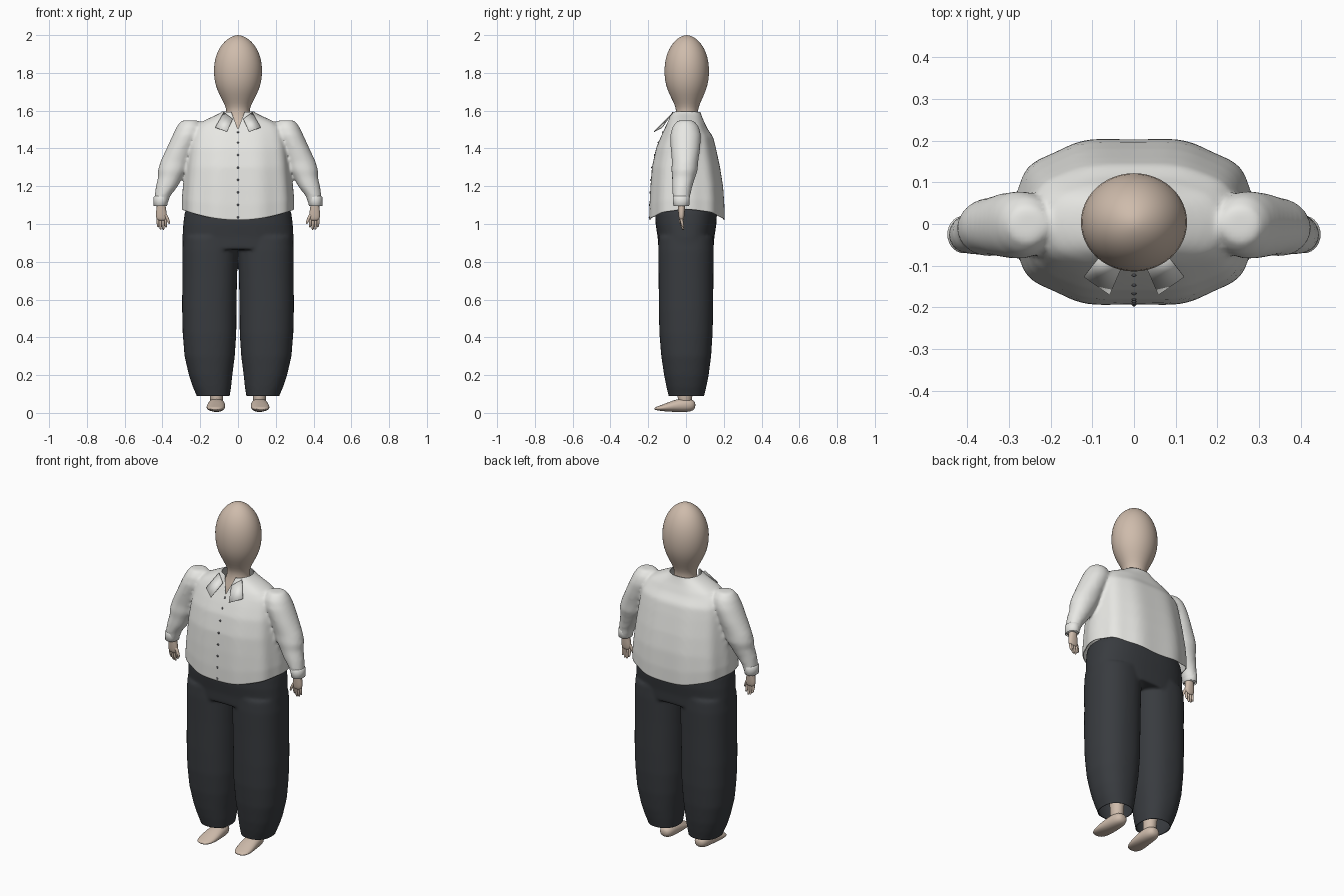
import bpy, bmesh, math
from mathutils import Vector, Matrix
from mathutils.bvhtree import BVHTree


def material(name, rgb):
    m = bpy.data.materials.new(name)
    m.diffuse_color = (*rgb, 1)
    return m


SKIN = material("skin", (0.62, 0.50, 0.41))
CLOTH = material("white_cloth", (0.80, 0.80, 0.77))
DARK = material("dark_cloth", (0.040, 0.044, 0.050))
BUTTON = material("button_grey", (0.12, 0.12, 0.13))


def loft(bm, rows, n=32, power=2.0, ripple=0.0, matrix=None, caps=True):
    """Skin stacked horizontal rings; each row is (z, cx, cy, rx, ry)."""
    rings = []
    for k, (z, cx, cy, rx, ry) in enumerate(rows):
        fade = 1 - k / (len(rows) - 1)
        ring = []
        for i in range(n):
            a = 2 * math.pi * i / n
            c, s = math.cos(a), math.sin(a)
            f = 1 + ripple * fade * math.cos(10 * a)
            p = Vector((cx + f * rx * math.copysign(abs(c) ** (2 / power), c),
                        cy + f * ry * math.copysign(abs(s) ** (2 / power), s), z))
            ring.append(bm.verts.new(matrix @ p if matrix else p))
        rings.append(ring)
    for r0, r1 in zip(rings, rings[1:]):
        for i in range(n):
            j = (i + 1) % n
            bm.faces.new((r0[i], r0[j], r1[j], r1[i]))
    if caps:
        bm.faces.new(rings[0][::-1])
        bm.faces.new(rings[-1])


def finish(bm, name, mat, subdiv=0, thickness=0):
    bmesh.ops.recalc_face_normals(bm, faces=bm.faces[:])
    for f in bm.faces:
        f.smooth = True
    me = bpy.data.meshes.new(name)
    bm.to_mesh(me)
    me.materials.append(mat)
    ob = bpy.data.objects.new(name, me)
    bpy.context.collection.objects.link(ob)
    if thickness:
        s = ob.modifiers.new("thickness", 'SOLIDIFY')
        s.thickness = thickness
    if subdiv:
        s = ob.modifiers.new("subdivision", 'SUBSURF')
        s.levels = s.render_levels = subdiv
    return ob


def blended(bm, voxel, passes):
    """Fuse overlapping closed shells into one soft skin; returns a new bmesh."""
    tmp = finish(bm, "tmp", CLOTH)
    r = tmp.modifiers.new("remesh", 'REMESH')
    r.mode, r.voxel_size = 'VOXEL', voxel
    s = tmp.modifiers.new("smooth", 'SMOOTH')
    s.factor, s.iterations = 0.5, passes
    dg = bpy.context.evaluated_depsgraph_get()
    me = bpy.data.meshes.new_from_object(tmp.evaluated_get(dg))
    out = bmesh.new()
    out.from_mesh(me)
    bpy.data.objects.remove(tmp)
    return out


def cut(bm, co, no, faces=None, clear=True):
    faces = bm.faces[:] if faces is None else faces
    geom = list({v for f in faces for v in f.verts}) + list({e for f in faces for e in f.edges}) + faces
    bmesh.ops.bisect_plane(bm, geom=geom, plane_co=co, plane_no=no, clear_outer=clear)


# Head, neck and upper chest
bm = bmesh.new()
loft(bm, [(1.40, 0, 0, .12, .075), (1.46, 0, 0, .12, .080), (1.51, 0, 0, .095, .078),
          (1.55, 0, .003, .068, .064), (1.59, 0, .005, .061, .058), (1.62, 0, .006, .065, .061),
          (1.66, 0, .005, .086, .080), (1.71, 0, .004, .112, .104), (1.76, 0, .004, .126, .117),
          (1.82, 0, .004, .131, .121), (1.88, 0, .004, .122, .113), (1.93, 0, .004, .101, .094),
          (1.97, 0, .004, .070, .065), (1.993, 0, .004, .034, .032), (2.0, 0, .004, .008, .008)], 24)
finish(bm, "head", SKIN, 1)

# Shirt: torso and sleeves fused, then opened at hem and neck
bm = bmesh.new()
loft(bm, [(.97, 0, .005, .290, .197), (1.10, 0, .005, .290, .196), (1.20, 0, .004, .284, .190),
          (1.30, 0, 0, .274, .178), (1.40, 0, 0, .262, .156), (1.46, 0, .005, .250, .136),
          (1.50, 0, 0, .235, .112), (1.53, 0, 0, .205, .098), (1.55, 0, 0, .165, .088),
          (1.575, 0, 0, .110, .078), (1.595, 0, 0, .074, .072), (1.63, 0, 0, .068, .066)],
     80, 2.5, .016)
for s in (-1, 1):
    rows = [(1.10, .410, -.025, .031, .038), (1.15, .400, -.024, .038, .043), (1.20, .377, -.020, .054, .050),
            (1.25, .357, -.012, .062, .058), (1.285, .346, -.008, .074, .066), (1.33, .331, -.005, .076, .066),
            (1.40, .302, -.003, .072, .074), (1.47, .270, -.002, .072, .078), (1.515, .258, -.002, .062, .066),
            (1.545, .255, -.002, .042, .040)]
    loft(bm, [(z, s * x, y, rx, ry) for z, x, y, rx, ry in rows])
bm = blended(bm, .011, 6)
cut(bm, (0, 0, 1.02), (0, 0, -1))
cut(bm, (0, 0, 1.592), (0, 0, 1))


def in_front(f):
    c = f.calc_center_median()
    return c.y < 0 and c.z > 1.46 and abs(c.x) < .07


for s in (-1, 1):
    cut(bm, (0, 0, 1.50), (s, 0, -.38), [f for f in bm.faces if in_front(f)], False)
vee = [f for f in bm.faces if in_front(f)
       and abs(f.calc_center_median().x) < .38 * (f.calc_center_median().z - 1.50)]
bmesh.ops.delete(bm, geom=vee, context='FACES')
for v in bm.verts:  # hem rises toward the sides
    if abs(v.co.x) < .315 and v.co.z < 1.2:
        v.co.z += .055 * (v.co.x / .29) ** 2 * (1.2 - v.co.z) / .18
tree = BVHTree.FromBMesh(bm)
finish(bm, "shirt", CLOTH, 0, -.004)

# Buttons down the front
bm = bmesh.new()
for i in range(8):
    z = 1.035 + i * .066 if i < 7 else 1.485
    hit = tree.ray_cast(Vector((0.001, -1, z)), Vector((0, 1, 0)))[0]
    if hit:
        bmesh.ops.create_uvsphere(bm, u_segments=10, v_segments=6, radius=.006,
                                  matrix=Matrix.Translation((0, hit.y - .003, z)))
finish(bm, "buttons", BUTTON)

# Collar flaps
for s in (-1, 1):
    bm = bmesh.new()
    pts = [(.028, -.100, 1.555), (.075, -.068, 1.590), (.120, -.125, 1.510), (.058, -.168, 1.487)]
    bm.faces.new([bm.verts.new((s * x, y, z)) for x, y, z in pts])
    finish(bm, "collar_flap", CLOTH, 0, .003)

# Trousers: hips and legs fused, open at the ankles
bm = bmesh.new()
loft(bm, [(.87, 0, 0, .288, .142), (.93, 0, 0, .290, .146), (1.0, 0, 0, .286, .157),
          (1.06, 0, 0, .278, .160), (1.09, 0, 0, .265, .158)], 48, 2.5)
for s in (-1, 1):
    rows = [(.05, .130, .002, .077, .082), (.09, .131, .002, .083, .090), (.14, .138, .002, .098, .102),
            (.20, .145, .002, .111, .114), (.30, .150, .001, .129, .128), (.42, .151, 0, .138, .137),
            (.55, .152, 0, .140, .140), (.72, .150, 0, .141, .141), (.86, .148, 0, .143, .143),
            (.93, .146, 0, .140, .140)]
    loft(bm, [(z, s * x, y, rx, ry) for z, x, y, rx, ry in rows], 40, 2.3)
bm = blended(bm, .010, 5)
cut(bm, (0, 0, .09), (0, 0, -1))
finish(bm, "trousers", DARK, 0, -.004)

# Paired parts: feet, ankles, cuffs and hands
TO_Y = Matrix.Rotation(math.pi / 2, 4, 'X')  # loft height runs toward -y
for s in (-1, 1):
    bm = bmesh.new()
    loft(bm, [(-.050, s * .113, .042, .014, .012), (-.040, s * .113, .040, .032, .028),
              (-.010, s * .113, .042, .043, .038), (.040, s * .114, .040, .047, .036),
              (.090, s * .117, .032, .050, .026), (.130, s * .120, .026, .047, .016),
              (.158, s * .122, .023, .036, .009), (.167, s * .122, .022, .018, .005)],
         20, 2.2, 0, TO_Y)
    loft(bm, [(.035, s * .113, -.006, .036, .040), (.09, s * .114, -.006, .035, .038),
              (.20, s * .118, 0, .042, .046), (.40, s * .125, 0, .058, .060)], 20)
    finish(bm, "foot", SKIN, 1)

    bm = bmesh.new()
    loft(bm, [(1.094, s * .411, -.025, .032, .038), (1.097, s * .411, -.025, .036, .042),
              (1.142, s * .407, -.025, .040, .045), (1.147, s * .406, -.025, .036, .041)],
         28, 2, 0, None, False)
    finish(bm, "cuff", CLOTH)

    bm = bmesh.new()
    loft(bm, [(1.016, s * .404, -.024, .024, .011), (1.035, s * .406, -.024, .030, .015),
              (1.065, s * .406, -.024, .029, .018), (1.09, s * .407, -.024, .023, .019),
              (1.14, s * .405, -.024, .024, .023)], 16, 2.3)
    for x, tip in ((.383, .981), (.397, .968), (.411, .970), (.424, .982)):
        loft(bm, [(tip, s * (x - .002), -.014, .004, .004), (tip + .008, s * (x - .001), -.017, .007, .007),
                  (tip + .03, s * x, -.023, .008, .009), (1.035, s * x, -.024, .008, .009)], 10)
    loft(bm, [(1.0, s * .364, -.030, .004, .005), (1.01, s * .366, -.030, .008, .008),
              (1.035, s * .377, -.028, .010, .010), (1.065, s * .393, -.025, .011, .011)], 10)
    finish(bm, "hand", SKIN, 1)
